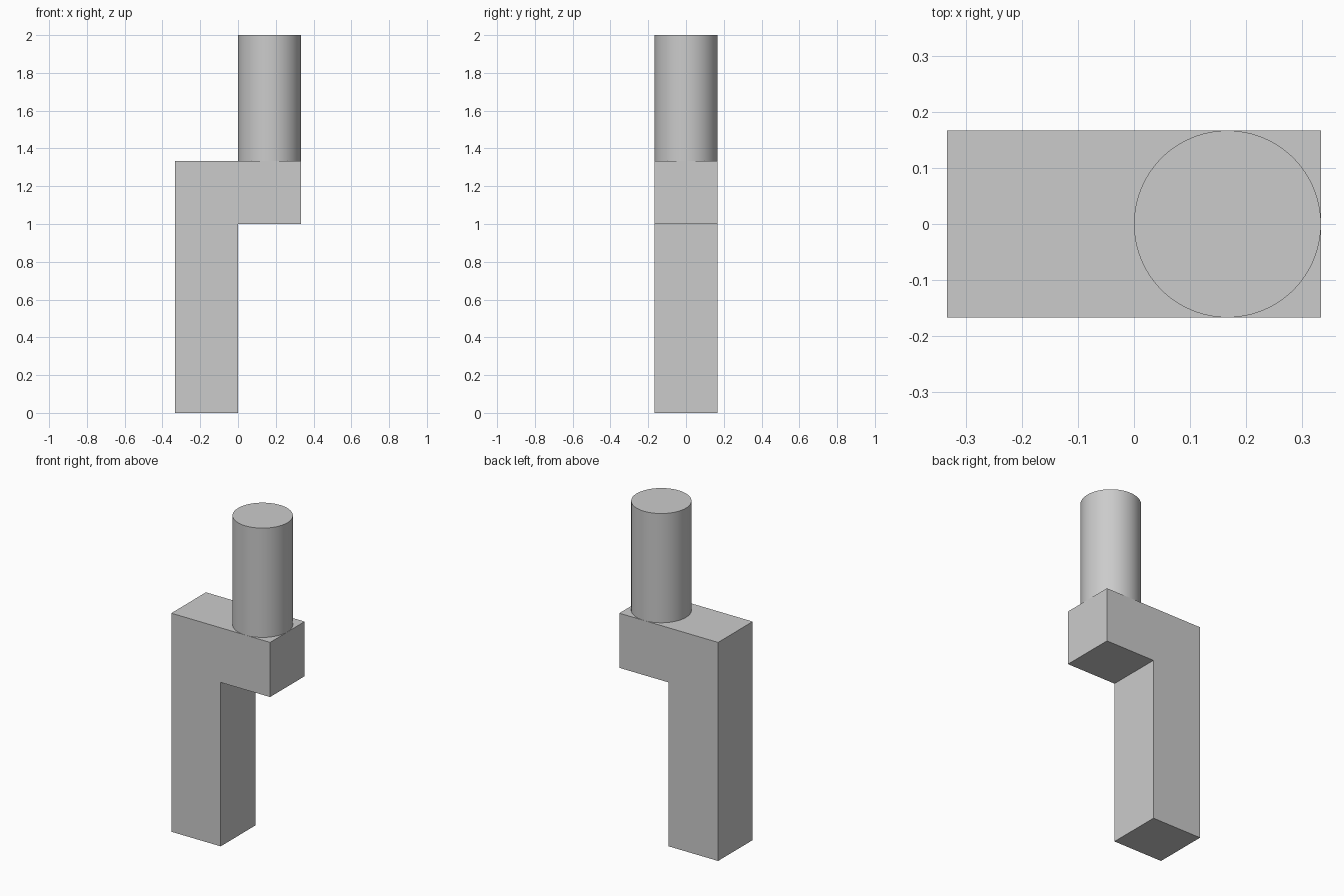
import bpy
import bmesh

if "Cube" in bpy.data.objects:
    bpy.data.objects.remove(bpy.data.objects["Cube"])

T = 1 / 3  # bar thickness


def extruded_profile(name, profile, depth):
    """Extrude an XZ outline along y, centred on y = 0."""
    bm = bmesh.new()
    face = bm.faces.new([bm.verts.new((x, -depth / 2, z)) for x, z in profile])
    new = bmesh.ops.extrude_face_region(bm, geom=[face])["geom"]
    bmesh.ops.translate(bm, vec=(0, depth, 0),
                        verts=[v for v in new if isinstance(v, bmesh.types.BMVert)])
    bmesh.ops.recalc_face_normals(bm, faces=bm.faces)
    mesh = bpy.data.meshes.new(name)
    bm.to_mesh(mesh)
    bm.free()
    obj = bpy.data.objects.new(name, mesh)
    bpy.context.collection.objects.link(obj)
    return obj


# Square-section post with an arm to the right, as one L-shaped piece
extruded_profile("crank_arm", [(-T, 0), (0, 0), (0, 1), (T, 1), (T, 1 + T), (-T, 1 + T)], T)

# Round handle standing on the end of the arm
bpy.ops.mesh.primitive_cylinder_add(vertices=96, radius=T / 2, depth=2 * T,
                                    location=(T / 2, 0, 1 + 2 * T))
bpy.context.object.name = "round_handle"
bpy.ops.object.shade_smooth_by_angle()
